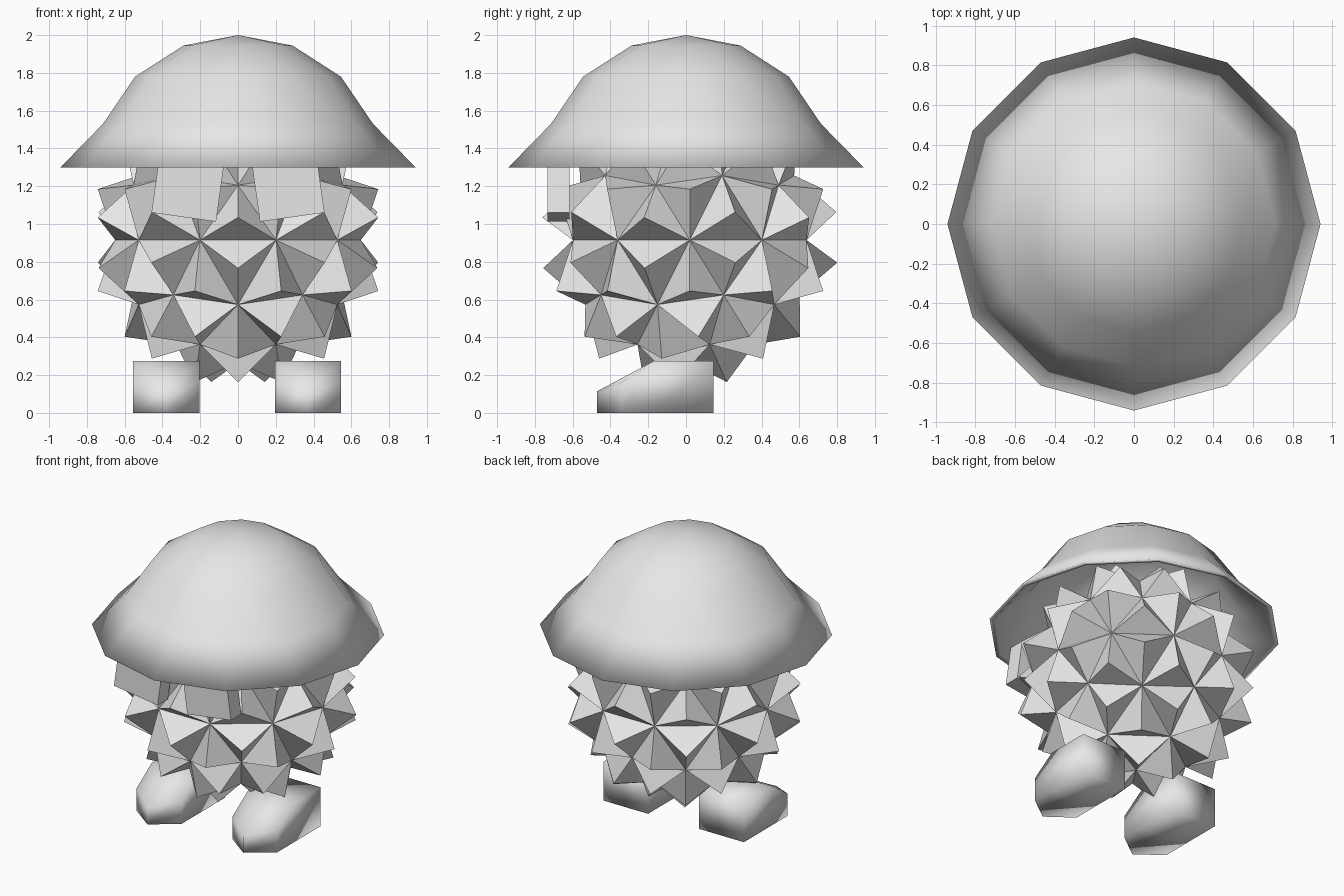
import bpy, bmesh, math
from mathutils import Vector, Matrix

if "Cube" in bpy.data.objects:
    bpy.data.objects.remove(bpy.data.objects["Cube"])

grey = bpy.data.materials.new("light_grey")
grey.diffuse_color = (0.8, 0.8, 0.8, 1)
grey.use_nodes = True
grey.node_tree.nodes["Principled BSDF"].inputs["Base Color"].default_value = grey.diffuse_color


def finish(name, bm, smooth=False):
    bmesh.ops.recalc_face_normals(bm, faces=bm.faces)
    for f in bm.faces:
        f.smooth = smooth
    me = bpy.data.meshes.new(name)
    bm.to_mesh(me)
    bm.free()
    me.materials.append(grey)
    ob = bpy.data.objects.new(name, me)
    bpy.context.collection.objects.link(ob)
    return ob


# Spiky body: icosphere with every face raised into a pyramid
bm = bmesh.new()
bmesh.ops.create_icosphere(bm, subdivisions=2, radius=0.65)
# one vertex of the lower ring points straight back
low = min(bm.verts, key=lambda v: abs(v.co.z + 0.65 * 0.4472))
turn = math.pi / 2 - math.atan2(low.co.y, low.co.x)
tips = bmesh.ops.poke(bm, faces=bm.faces[:])["verts"]
for v in tips:
    v.co = v.co.normalized() * 0.79
bm.transform(Matrix.Translation((0, 0.02, 0.915)) @ Matrix.Rotation(turn, 4, 'Z'))
finish("spiky_body", bm)

# Domed hat: hollow twelve-sided shell
outer = [(0, 2.0), (0.288, 1.945), (0.545, 1.78), (0.715, 1.53), (0.94, 1.30)]
inner = [(0.905, 1.30), (0.69, 1.51), (0.525, 1.755), (0.278, 1.915), (0, 1.97)]
bm = bmesh.new()
path = [bm.verts.new((0, r, z)) for r, z in outer + inner]
edges = [bm.edges.new(p) for p in zip(path, path[1:])]
bmesh.ops.spin(bm, geom=path + edges, cent=(0, 0, 0), axis=(0, 0, 1),
               angle=math.tau, steps=12)
bmesh.ops.remove_doubles(bm, verts=bm.verts, dist=0.001)
finish("hat", bm, smooth=True)


# Feet: pointed plan, sloping toe, softly shaded
def foot(name, cx):
    w = 0.175
    plan = [(-w, 0.145, 0.275), (-w, -0.17, 0.275), (-w, -0.34, 0.16), (0, -0.47, 0.115),
            (w, -0.34, 0.16), (w, -0.17, 0.275), (w, 0.145, 0.275)]
    bm = bmesh.new()
    top = [bm.verts.new((cx + x, y, z)) for x, y, z in plan]
    base = [bm.verts.new((cx + x, y, 0)) for x, y, z in plan]
    n = len(plan)
    for i in range(n):
        j = (i + 1) % n
        bm.faces.new((base[i], base[j], top[j], top[i]))
    bm.faces.new(base)
    bm.faces.new((top[0], top[1], top[5], top[6]))
    bm.faces.new((top[1], top[3], top[5]))
    bm.faces.new((top[1], top[2], top[3]))
    bm.faces.new((top[3], top[4], top[5]))
    finish(name, bm, smooth=True)


# Brow blocks: slightly tilted slabs under the brim
def brow(name, side):
    bm = bmesh.new()
    bmesh.ops.create_cube(bm, size=1)
    bm.transform(Matrix.Translation((side * 0.267, -0.675, 1.18))
                 @ Matrix.Rotation(-side * math.radians(8), 4, 'Y')
                 @ Matrix.Diagonal((0.345, 0.115, 0.29, 1)))
    finish(name, bm)


foot("left_foot", -0.38)
foot("right_foot", 0.37)
brow("left_brow", -1)
brow("right_brow", 1)
